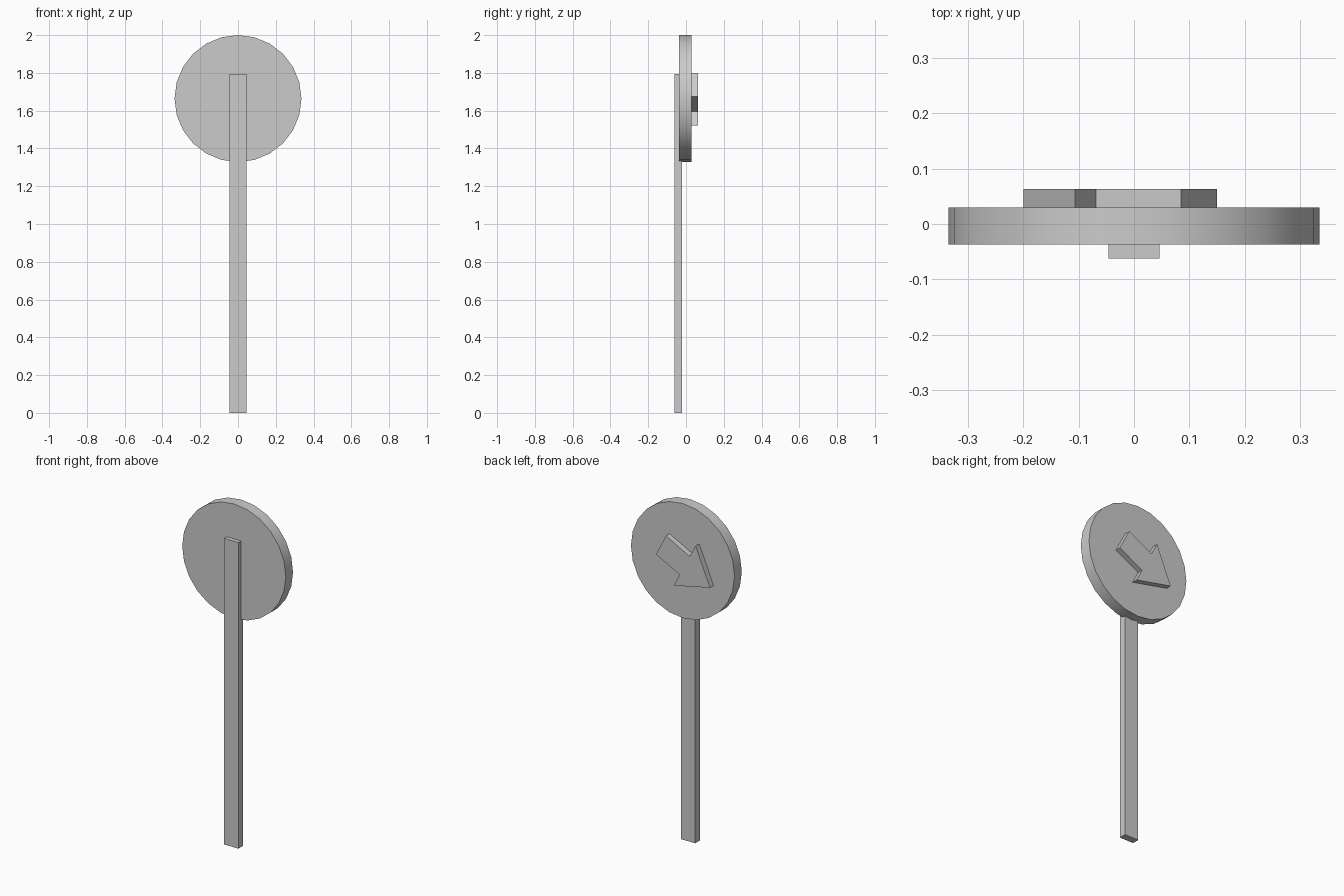
import bpy, bmesh, math
from mathutils import Matrix, Vector

if "Cube" in bpy.data.objects:
    bpy.data.objects.remove(bpy.data.objects["Cube"])

SIGN_Z = 1.664      # centre height of the round plate
RADIUS = 0.336


def prism(name, outline, y0, y1):
    """Extrude an (x, z) outline from y0 to y1."""
    bm = bmesh.new()
    face = bm.faces.new([bm.verts.new((x, y0, z)) for x, z in outline])
    ext = bmesh.ops.extrude_face_region(bm, geom=[face])
    moved = [v for v in ext["geom"] if isinstance(v, bmesh.types.BMVert)]
    bmesh.ops.translate(bm, verts=moved, vec=(0, y1 - y0, 0))
    bmesh.ops.recalc_face_normals(bm, faces=bm.faces)
    mesh = bpy.data.meshes.new(name)
    bm.to_mesh(mesh)
    bm.free()
    obj = bpy.data.objects.new(name, mesh)
    bpy.context.collection.objects.link(obj)
    return obj


# Flat rectangular post
prism("post", [(-0.046, 0), (0.046, 0), (0.046, 1.795), (-0.046, 1.795)],
      -0.062, -0.02)

# Round 24-sided plate with a smooth rim
bpy.ops.mesh.primitive_cylinder_add(
    vertices=24, radius=RADIUS, depth=0.067,
    location=(0, -0.0035, SIGN_Z), rotation=(math.pi / 2, 0, 0))
plate = bpy.context.object
plate.name = "round_plate"
plate.data.name = "round_plate"
bpy.ops.object.shade_smooth_by_angle(angle=math.radians(30))

# Raised arrow on the back: drawn along -x, then tilted downwards
half = [(0.1735, 0.0705), (0, 0.0705), (0, 0.1525)]
arrow = half + [(-0.185, 0)] + [(x, -z) for x, z in reversed(half)]
tilt = Matrix.Rotation(math.radians(27.5), 2)
base = Vector((-0.036, SIGN_Z - 0.007))
prism("arrow", [tilt @ Vector(p) + base for p in arrow], 0.025, 0.063)
